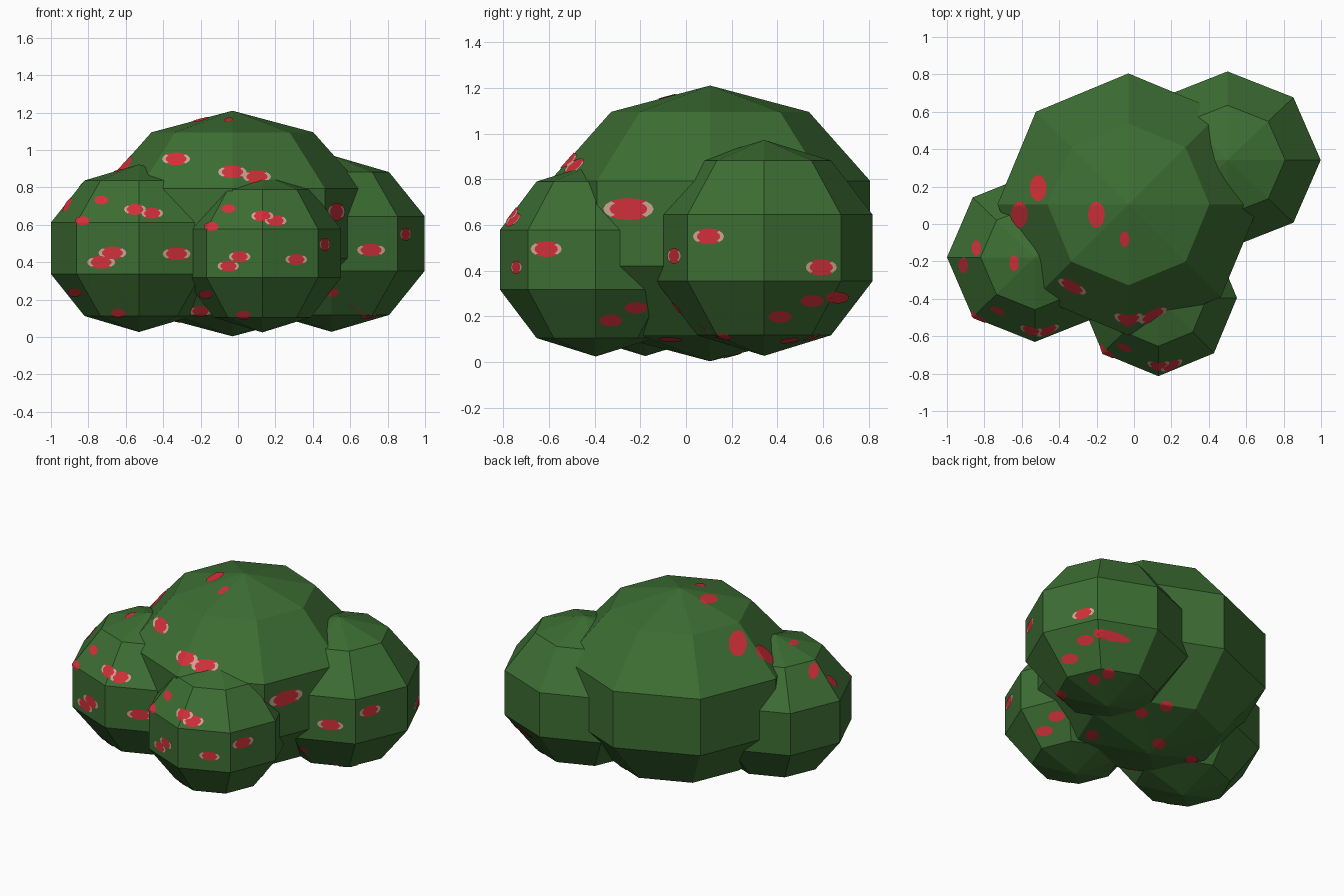
import bpy
import bmesh
import math
from mathutils import Vector
from mathutils.bvhtree import BVHTree

if "Cube" in bpy.data.objects:
    bpy.data.objects.remove(bpy.data.objects["Cube"], do_unlink=True)


def make_material(name, color):
    mat = bpy.data.materials.new(name)
    mat.use_nodes = True
    mat.diffuse_color = (*color, 1)
    shader = mat.node_tree.nodes["Principled BSDF"]
    shader.inputs["Base Color"].default_value = (*color, 1)
    return mat


leaf = make_material("leaf green", (0.046, 0.155, 0.033))
red = make_material("blossom red", (0.64, 0.03, 0.042))
pale = make_material("blossom pale rim", (0.62, 0.37, 0.3))


def add_object(name, bm, materials):
    mesh = bpy.data.meshes.new(name)
    bm.to_mesh(mesh)
    for mat in materials:
        mesh.materials.append(mat)
    obj = bpy.data.objects.new(name, mesh)
    bpy.context.scene.collection.objects.link(obj)


# Foliage lobes: low-poly balls given by centre and radii
lobe_trees = []


def add_lobe(name, centre, radii):
    bm = bmesh.new()
    bmesh.ops.create_uvsphere(bm, u_segments=8, v_segments=5, radius=1)
    bmesh.ops.scale(bm, vec=radii, verts=bm.verts)
    bmesh.ops.translate(bm, vec=centre, verts=bm.verts)
    add_object(name, bm, [leaf])
    lobe_trees.append(BVHTree.FromBMesh(bm))
    bm.free()


add_lobe("main_foliage", (-0.03, 0.105, 0.607), (0.736, 0.736, 0.603))
add_lobe("left_back_foliage", (0.5, 0.342, 0.5), (0.524, 0.498, 0.472))
add_lobe("right_foliage", (-0.53, -0.178, 0.475), (0.494, 0.476, 0.448))
add_lobe("front_foliage", (0.13, -0.395, 0.448), (0.442, 0.44, 0.423))

# Blossoms: thin oval plates laid on the nearest lobe along a direction
SIDES = 16
RING_COUNT = 4
LIFT = 0.004


def add_blossom(bm, right, up, centre, width, height, pale_tips):
    forward = up.cross(right)

    def cast(tree, offset_u, offset_v):
        start = right * (centre[0] + offset_u) + up * (centre[1] + offset_v)
        return tree.ray_cast(start - forward * 4, forward)

    # choose the lobe that the middle of the blossom meets first
    hits = [(cast(tree, 0, 0)[3], tree) for tree in lobe_trees]
    hits = [hit for hit in hits if hit[0] is not None]
    if not hits:
        return
    tree = min(hits, key=lambda hit: hit[0])[1]

    def add_vert(scale, angle):
        location, normal, _, _ = cast(tree, width * scale * math.cos(angle),
                                      height * scale * math.sin(angle))
        return bm.verts.new(location + normal * LIFT) if location else None

    angles = [math.tau * i / SIDES for i in range(SIDES)]
    inner = [add_vert(0, 0)] * SIDES
    for ring in range(1, RING_COUNT + 1):
        outer = [add_vert(ring / RING_COUNT, angle) for angle in angles]
        for i, angle in enumerate(angles):
            j = (i + 1) % SIDES
            corners = list(dict.fromkeys((inner[i], outer[i], outer[j], inner[j])))
            if None in corners:
                continue
            face = bm.faces.new(corners)
            # pale tips on the two long ends
            at_end = abs(math.cos(angle + math.pi / SIDES)) > 0.6
            if pale_tips and at_end and ring == RING_COUNT:
                face.material_index = 1
        inner = outer


def add_blossoms(name, right, up, width, height, pale_tips, centres):
    bm = bmesh.new()
    for centre in centres:
        add_blossom(bm, right, up, centre, width, height, pale_tips)
    add_object(name, bm, [red, pale])
    bm.free()


X, Y, Z = Vector((1, 0, 0)), Vector((0, 1, 0)), Vector((0, 0, 1))

# Blossoms on the front
add_blossoms("front_large_blossoms", X, Z, 0.075, 0.034, True, [
    (-.33, .95), (-.03, .88), (.1, .855), (-.67, .45), (-.73, .4),
    (-.33, .445), (.71, .465)])
add_blossoms("front_medium_blossoms", X, Z, 0.058, 0.029, True, [
    (-.55, .68), (-.46, .66), (.13, .645), (.2, .62), (.01, .43),
    (-.05, .38), (.31, .415), (-.2, .14)])
add_blossoms("front_small_blossoms", X, Z, 0.038, 0.023, False, [
    (-.73, .73), (-.83, .62), (-.05, .685), (-.14, .59), (-.87, .24),
    (-.64, .13), (-.17, .23), (.03, .12), (.5, .24)])

# Blossoms on the left side
add_blossoms("left_large_blossom", Y, Z, 0.11, 0.048, True, [(-.25, .67)])
add_blossoms("left_medium_blossoms", Y, Z, 0.068, 0.035, True, [
    (-.61, .495), (.1, .55), (.59, .415)])
add_blossoms("left_small_blossoms", Y, Z, 0.05, 0.026, False, [
    (.55, .27), (.66, .285), (.41, .2), (-.33, .185), (-.22, .24)])

# Blossoms on the crown
add_blossoms("crown_large_blossoms", X, Y, 0.045, 0.07, False, [
    (-.2, .05), (-.51, .19), (-.61, .05)])
add_blossoms("crown_small_blossoms", X, Y, 0.025, 0.042, False, [
    (-.05, -.08), (-.64, -.21), (-.84, -.13), (-.91, -.22)])

# Blossoms on the underside, laid along a rising diagonal
tilt = math.radians(30)
diagonal = (X + Y).normalized()
low_up = diagonal * math.sin(tilt) + Z * math.cos(tilt)
add_blossoms("lower_blossoms", (Y - X).normalized(), low_up, 0.038, 0.032, False, [
    (-.17, .49), (-.08, .52), (-.39, .4), (.23, .31), (.08, .28),
    (-.24, .16), (.16, .09), (.33, -.02)])
